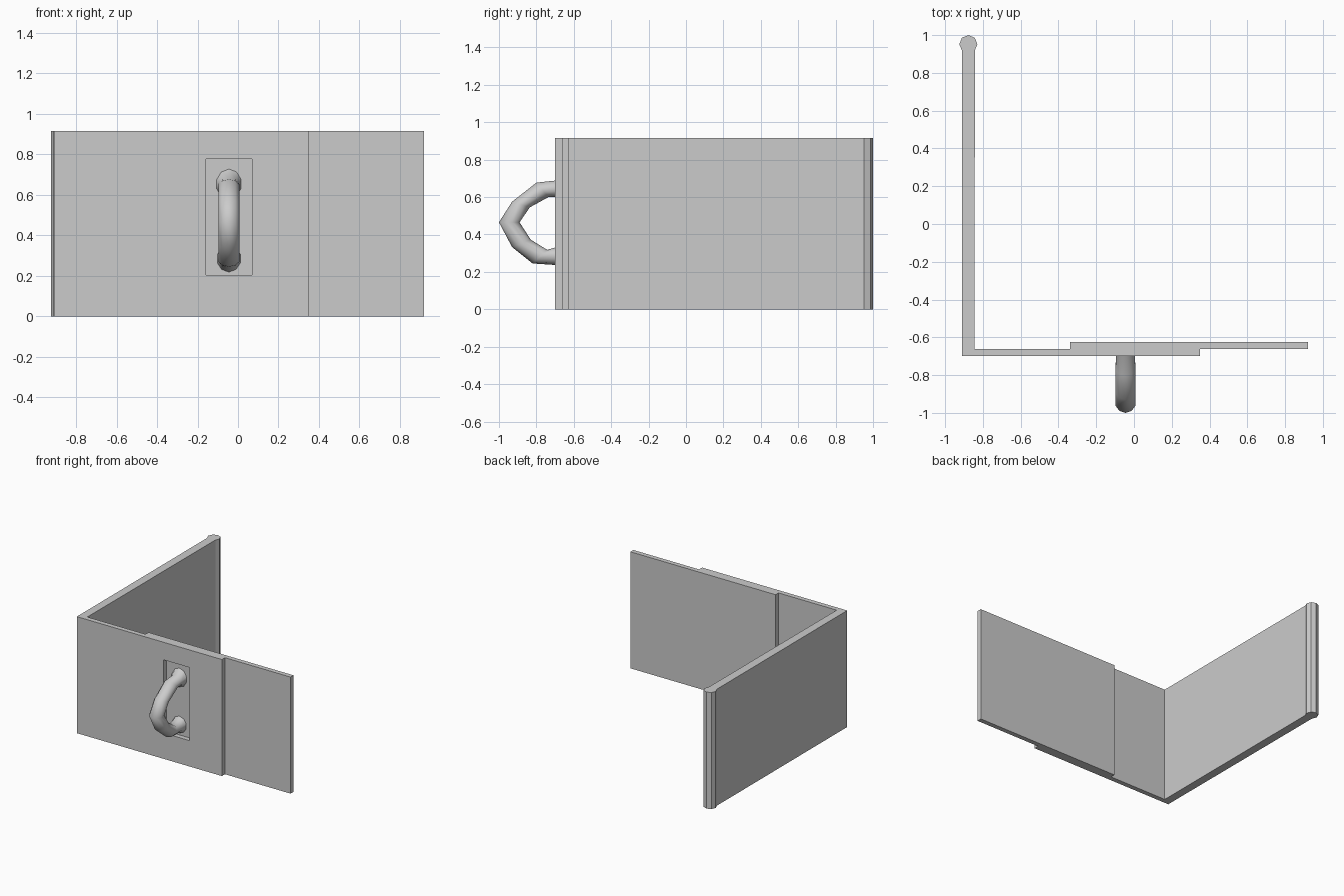
import bpy, bmesh, math
from mathutils import Vector

if "Cube" in bpy.data.objects:
    bpy.data.objects.remove(bpy.data.objects["Cube"])

H = 0.915  # height of every plate


def make_object(name, bm):
    bmesh.ops.recalc_face_normals(bm, faces=bm.faces[:])
    mesh = bpy.data.meshes.new(name)
    bm.to_mesh(mesh)
    bm.free()
    obj = bpy.data.objects.new(name, mesh)
    bpy.context.collection.objects.link(obj)
    return obj


def extrude_outline(name, points, z0=0.0, z1=H):
    """Upright prism from a plan outline."""
    bm = bmesh.new()
    face = bm.faces.new([bm.verts.new((x, y, z0)) for x, y in points])
    out = bmesh.ops.extrude_face_region(bm, geom=[face])
    verts = [v for v in out["geom"] if isinstance(v, bmesh.types.BMVert)]
    bmesh.ops.translate(bm, verts=verts, vec=(0, 0, z1 - z0))
    return make_object(name, bm)


def rect(x0, x1, y0, y1):
    return [(x0, y0), (x1, y0), (x1, y1), (x0, y1)]


# L-shaped hasp: hinged side leaf and slotted front leaf
hasp = extrude_outline("hasp_leaf", [
    (-0.91, -0.70), (0.35, -0.70), (0.35, -0.662), (-0.845, -0.662),
    (-0.842, 0.93), (-0.91, 0.93)])

# Slot cut through the front leaf
cutter = extrude_outline("slot_cutter", rect(-0.158, 0.07, -0.75, -0.60), 0.203, 0.777)
cutter.hide_render = True
mod = hasp.modifiers.new("slot", "BOOLEAN")
mod.operation = "DIFFERENCE"
mod.solver = "EXACT"
mod.object = cutter
bpy.context.view_layer.objects.active = hasp
bpy.ops.object.modifier_apply(modifier=mod.name)
bpy.data.objects.remove(cutter)

# Back plate carrying the staple
extrude_outline("staple_plate", rect(-0.34, 0.92, -0.662, -0.625))

# Eight-sided hinge barrel at the far end of the side leaf
R = 0.048
extrude_outline("hinge_barrel", [
    (-0.877 + R * math.cos(i * math.pi / 4), 0.952 + R * math.sin(i * math.pi / 4))
    for i in range(8)])

# Staple loop: rings given as outer (y, z), inner (y, z), half width
rings = [
    ((-0.655, 0.735), (-0.655, 0.575), 0.066),
    ((-0.70, 0.688), (-0.69, 0.600), 0.053),
    ((-0.80, 0.677), (-0.735, 0.600), 0.055),
    ((-0.93, 0.575), (-0.835, 0.545), 0.055),
    ((-1.00, 0.465), (-0.890, 0.465), 0.055),
    ((-0.93, 0.333), (-0.830, 0.372), 0.055),
    ((-0.82, 0.245), (-0.742, 0.318), 0.055),
    ((-0.70, 0.237), (-0.69, 0.333), 0.053),
    ((-0.655, 0.215), (-0.655, 0.355), 0.062),
]
SIDES = 10
bm = bmesh.new()
loops = []
for outer, inner, half in rings:
    o, i = Vector((-0.045, *outer)), Vector((-0.045, *inner))
    mid, arm = (o + i) / 2, (o - i) / 2
    loops.append([bm.verts.new(mid + arm * math.cos(a) + Vector((half * math.sin(a), 0, 0)))
                  for a in (2 * math.pi * k / SIDES for k in range(SIDES))])
for a, b in zip(loops, loops[1:]):
    for k in range(SIDES):
        n = (k + 1) % SIDES
        bm.faces.new((a[k], a[n], b[n], b[k]))
bm.faces.new(loops[0])
bm.faces.new(loops[-1])
staple = make_object("staple_loop", bm)
for p in staple.data.polygons:
    p.use_smooth = len(p.vertices) == 4
